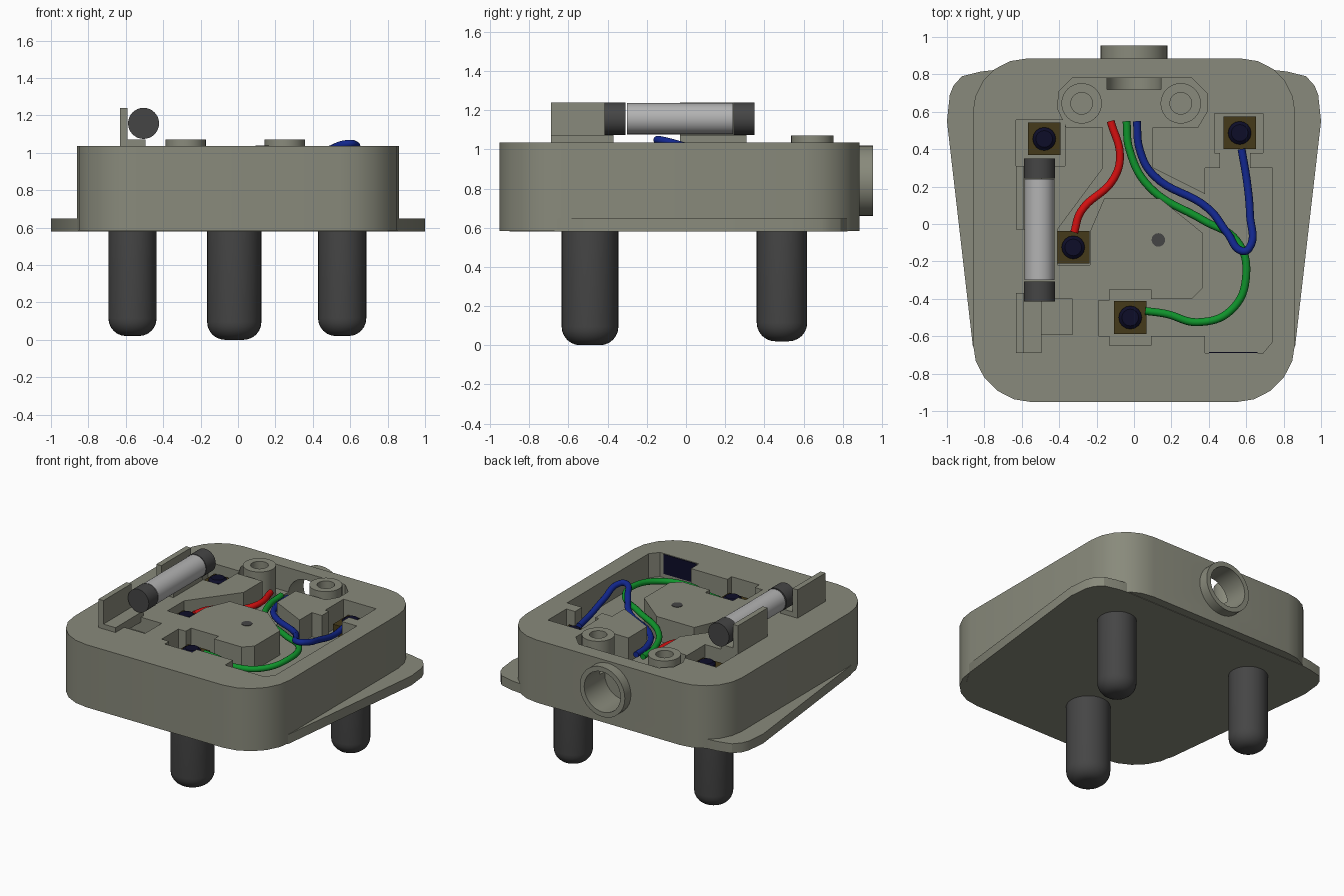
import bpy, bmesh, math

if "Cube" in bpy.data.objects:
    bpy.data.objects.remove(bpy.data.objects["Cube"])

def mat(name, r, g, b):
    m = bpy.data.materials.new(name)
    m.diffuse_color = (r, g, b, 1)
    m.use_nodes = True
    m.node_tree.nodes["Principled BSDF"].inputs["Base Color"].default_value = m.diffuse_color
    return m

SHELL = mat("grey_olive_plastic", 0.25, 0.255, 0.2)
DARK = mat("dark_metal", 0.06, 0.06, 0.06)
CERAMIC = mat("light_ceramic", 0.45, 0.45, 0.45)
BRASS = mat("dark_brass", 0.06, 0.042, 0.01)
NAVY = mat("navy_screw", 0.004, 0.004, 0.022)
RED = mat("red_wire", 0.65, 0.005, 0.005)
GREEN = mat("green_wire", 0.005, 0.3, 0.025)
BLUE = mat("blue_wire", 0.006, 0.02, 0.27)

FLOOR, RIM = 0.86, 1.035

def finish(bm, name, m):
    bmesh.ops.recalc_face_normals(bm, faces=bm.faces[:])
    me = bpy.data.meshes.new(name)
    bm.to_mesh(me)
    bm.free()
    ob = bpy.data.objects.new(name, me)
    bpy.context.collection.objects.link(ob)
    if m:
        me.materials.append(m)
    return ob

def smooth(ob, angle=35):
    bpy.ops.object.select_all(action='DESELECT')
    ob.select_set(True)
    bpy.context.view_layer.objects.active = ob
    bpy.ops.object.shade_smooth_by_angle(angle=math.radians(angle))

def prism(name, pts, z0, z1, m=None):
    bm = bmesh.new()
    f = bm.faces.new([bm.verts.new((x, y, z0)) for x, y in pts])
    r = bmesh.ops.extrude_face_region(bm, geom=[f])
    for v in r['geom']:
        if isinstance(v, bmesh.types.BMVert):
            v.co.z = z1
    return finish(bm, name, m)

def box(name, x0, x1, y0, y1, z0, z1, m=None):
    return prism(name, [(x0, y0), (x1, y0), (x1, y1), (x0, y1)], z0, z1, m)

def lathe(name, prof, loc, m=None, n=32, closed=False, along_y=False):
    """Revolve (radius, height) points; optionally lay the axis along y."""
    bm = bmesh.new()
    rings = []
    for r, h in prof:
        ring = []
        for i in range(n):
            a = 2 * math.pi * i / n
            p = (r * math.cos(a), r * math.sin(a), h)
            if along_y:
                p = (p[0], p[2], -p[1])
            ring.append(bm.verts.new([p[k] + loc[k] for k in range(3)]))
        rings.append(ring)
    pairs = list(zip(rings, rings[1:]))
    if closed:
        pairs.append((rings[-1], rings[0]))
    for a, b in pairs:
        for i in range(n):
            j = (i + 1) % n
            bm.faces.new((a[i], a[j], b[j], b[i]))
    if not closed:
        bm.faces.new(rings[0])
        bm.faces.new(rings[-1])
    ob = finish(bm, name, m)
    if m:
        smooth(ob)
    return ob

def arc(cx, cy, r, a0, n=5):
    return [(cx + r * math.cos(math.radians(a0 + 90 * i / n)),
             cy + r * math.sin(math.radians(a0 + 90 * i / n))) for i in range(n + 1)]

# main housing with rounded corners
body = prism("housing", arc(0.572, 0.595, 0.29, 0) + arc(-0.572, 0.595, 0.29, 90)
             + arc(-0.542, -0.633, 0.32, 180) + arc(0.542, -0.633, 0.32, 270), 0.583, RIM, SHELL)

# wiring recesses: cord grip, main channel, terminal pocket, fuse pocket, cable bore
main = [(-.165, .53), (.1, .53), (.1, .3), (.38, .16), (.38, .3), (.46, .3), (.46, .38),
        (.43, .38), (.43, .59), (.69, .59), (.69, .38), (.62, .38), (.62, .3), (.74, .3),
        (.74, -.63), (.69, -.69), (.38, -.69), (.38, -.6), (.09, -.6), (.09, -.65),
        (-.13, -.65), (-.13, -.6), (-.19, -.6), (-.19, -.41), (-.13, -.41), (-.13, -.35),
        (.09, -.35), (.09, -.4), (.31, -.4), (.37, -.34), (.37, -.05), (.14, .135),
        (-.16, .135), (-.235, -.04), (-.235, -.22), (-.41, -.22), (-.41, -.03), (-.165, .3)]
grip = [(-.33, .78), (-.4, .71), (-.41, .62), (-.36, .515), (.34, .515), (.39, .6),
        (.39, .7), (.31, .78)]
cutters = [prism("cut_main", main, FLOOR, 1.2),
           prism("cut_grip", grip, FLOOR, 1.2),
           box("cut_terminal", -.63, -.37, .31, .555, FLOOR, 1.2),
           box("cut_fuse", -.58, -.33, -.59, -.4, 0.93, 1.2),
           lathe("cut_bore", [(.145, 0), (.145, .4)], (0, .72, .84), along_y=True)]
for c in cutters:
    c.hide_render = True
    md = body.modifiers.new(c.name, 'BOOLEAN')
    md.operation = 'DIFFERENCE'
    md.solver = 'EXACT'
    md.object = c
dg = bpy.context.evaluated_depsgraph_get()
me = bpy.data.meshes.new_from_object(body.evaluated_get(dg))
body.modifiers.clear()
body.data = me
me.materials.clear()
me.materials.append(SHELL)
for p in me.polygons:
    p.material_index = 0
for c in cutters:
    bpy.data.objects.remove(c)
smooth(body, 25)

# tapered finger flange
half = [(.5, -.9), (.8, -.75), (.862, -.65), (1, .55), (.985, .69), (.965, .74), (.92, .79),
        (.82, .815), (.73, .825)]
flange = prism("flange", half + [(-x, y) for x, y in reversed(half)], 0.58, 0.648, SHELL)
smooth(flange, 30)

# cable collar and cord grip screw posts
lathe("cable_collar", [(.18, 0), (.18, .075), (.145, .075), (.145, 0)], (0, .88, .84),
      SHELL, closed=True, along_y=True)
for x in (-.28, .25):
    lathe("screw_post", [(.108, FLOOR - .01), (.108, 1.07), (.058, 1.07), (.058, FLOOR - .01)],
          (x, .645, 0), SHELL, closed=True)

# contact pins with rounded tips
for name, x, y, r, z in (("earth_pin", -.02, -.49, .145, 0), ("left_pin", -.564, .49, .129, .02),
                         ("right_pin", .557, .49, .129, .02)):
    f = 0.095
    tip = [(r - f + f * math.sin(t * math.pi / 12), z + f - f * math.cos(t * math.pi / 12))
           for t in range(7)]
    lathe(name, tip + [(r, .6)], (x, y, 0), DARK)

# brass terminals with screws
for x, y, z in ((-.48, .455, .97), (-.325, -.125, .97), (-.02, -.5, .95), (.565, .487, .94)):
    h = .087
    box("terminal", x - h, x + h, y - h, y + h, FLOOR - .01, z, BRASS)
    lathe("terminal_screw", [(.062, z - .01), (.062, z + .015), (.045, z + .03)], (x, y, 0), NAVY, 16)

# fuse holder clips
for y0, y1 in ((-.69, -.37), (-.03, .31)):
    box("fuse_clip_wall", -.632, -.592, y0, y1, 1.0, 1.24, SHELL)
    box("fuse_clip_base", -.6, -.495, y0, y1, 1.0, 1.07, SHELL)

# fuse
lathe("fuse_tube", [(.08, -.3), (.08, .24)], (-.505, 0, 1.157), CERAMIC, along_y=True)
for y in (-.415, .242):
    lathe("fuse_cap", [(.083, 0), (.083, .107)], (-.505, y, 1.157), DARK, along_y=True)

# small centre hole and dark inner panel
lathe("centre_hole", [(.036, RIM - .003), (.036, RIM + .003)], (.13, -.085, 0), DARK, 20)
box("inner_panel", .4, .66, -.692, -.685, .89, RIM - .004, NAVY)

# wires
def wire(name, pts, m):
    cu = bpy.data.curves.new(name, 'CURVE')
    cu.dimensions = '3D'
    cu.bevel_depth = 0.021
    cu.bevel_resolution = 3
    cu.resolution_u = 8
    cu.use_fill_caps = True
    sp = cu.splines.new('BEZIER')
    sp.bezier_points.add(len(pts) - 1)
    for bp, p in zip(sp.bezier_points, pts):
        bp.co = p
        bp.handle_left_type = bp.handle_right_type = 'AUTO'
    cu.materials.append(m)
    bpy.context.collection.objects.link(bpy.data.objects.new(name, cu))

wire("red_wire", [(-.125, .55, .95), (-.075, .36, .96), (-.11, .24, .96), (-.285, .065, .97),
                  (-.32, -.045, .97)], RED)
wire("green_wire", [(-.04, .55, .95), (-.025, .4, .95), (.08, .2, .96), (.37, .02, .97),
                    (.55, -.09, .98), (.6, -.27, .98), (.52, -.46, .96), (.34, -.525, .95),
                    (.17, -.48, .95), (.06, -.465, .95)], GREEN)
wire("blue_wire", [(.015, .55, .95), (.03, .4, .95), (.1, .265, .96), (.4, .08, .98),
                   (.5, -.05, 1.02), (.58, -.145, 1.047), (.615, -.13, 1.047),
                   (.62, .05, 1.0), (.605, .22, .96), (.575, .4, .95)], BLUE)
